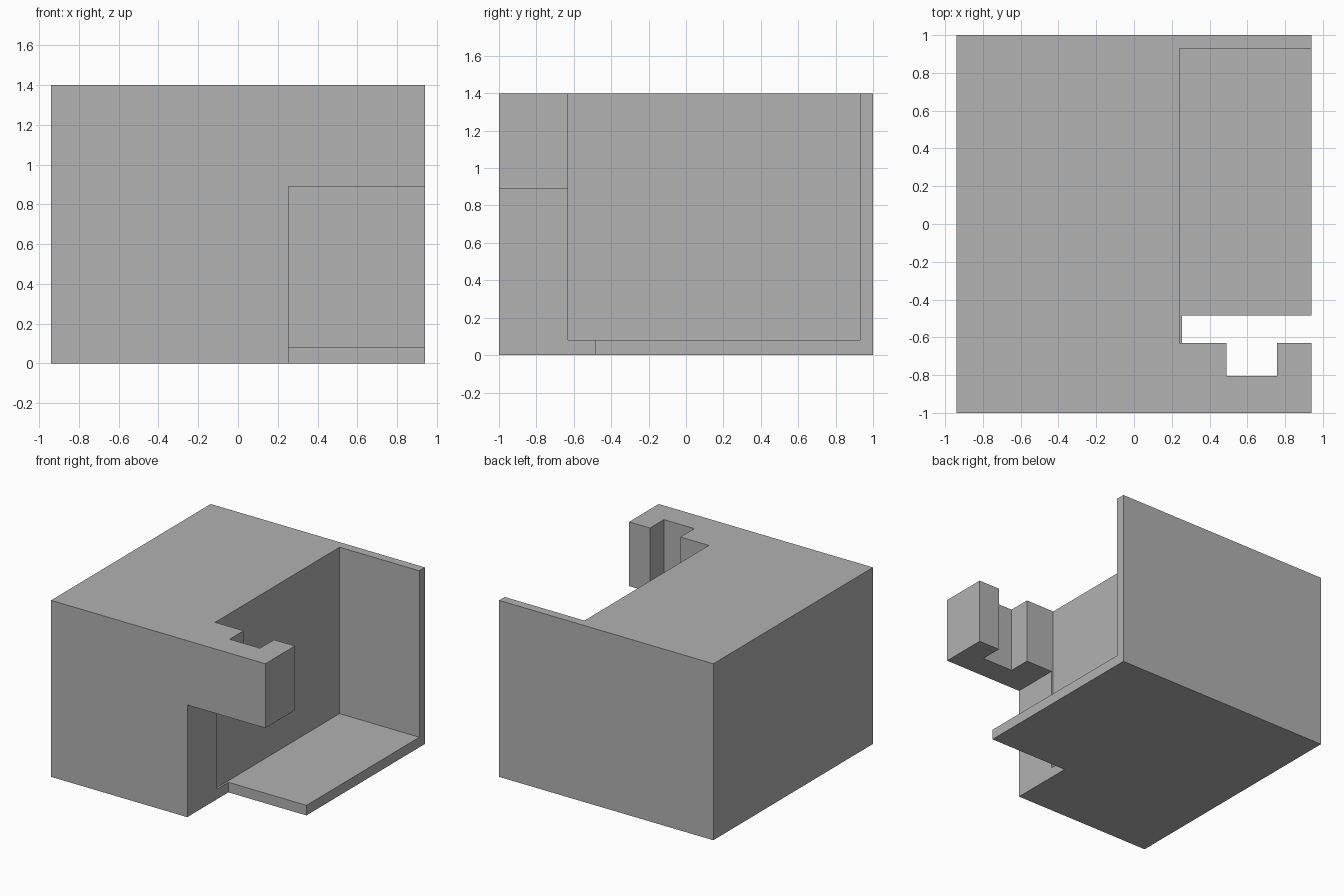
import bpy
from mathutils import Vector

if "Cube" in bpy.data.objects:
    bpy.data.objects.remove(bpy.data.objects["Cube"], do_unlink=True)

# Single flat grey
grey = bpy.data.materials.new("plain_grey")
grey.use_nodes = True
colour = (0.445, 0.445, 0.445, 1)
grey.diffuse_color = colour
grey.node_tree.nodes["Principled BSDF"].inputs["Base Color"].default_value = colour


def box(name, low, high):
    """Axis-aligned box between two corners."""
    low, high = Vector(low), Vector(high)
    bpy.ops.mesh.primitive_cube_add(size=1)
    obj = bpy.context.object
    obj.name = name
    size, centre = high - low, (low + high) / 2
    for v in obj.data.vertices:
        v.co = Vector(a * b for a, b in zip(v.co, size)) + centre
    obj.data.materials.append(grey)
    return obj


# Overall block
block = box("housing_block", (-0.94, -1, 0), (0.94, 1, 1.4))

# Open bay behind the arm, leaving a floor slab and a back wall
bay = box("bay_cutter", (0.24, -0.63, 0.08), (1.2, 0.93, 1.6))
# Opening under the arm, also trimming the front of the floor slab
doorway = box("doorway_cutter", (0.255, -1.2, -0.2), (1.2, -0.485, 0.89))
# Square notch in the rear of the arm
notch = box("notch_cutter", (0.49, -0.805, 0.5), (0.757, -0.55, 1.6))

for cutter in (bay, doorway, notch):
    cutter.hide_render = True
    cut = block.modifiers.new(cutter.name, "BOOLEAN")
    cut.operation = "DIFFERENCE"
    cut.solver = "EXACT"
    cut.object = cutter
    bpy.context.view_layer.objects.active = block
    bpy.ops.object.modifier_apply(modifier=cut.name)
    bpy.data.objects.remove(cutter, do_unlink=True)
